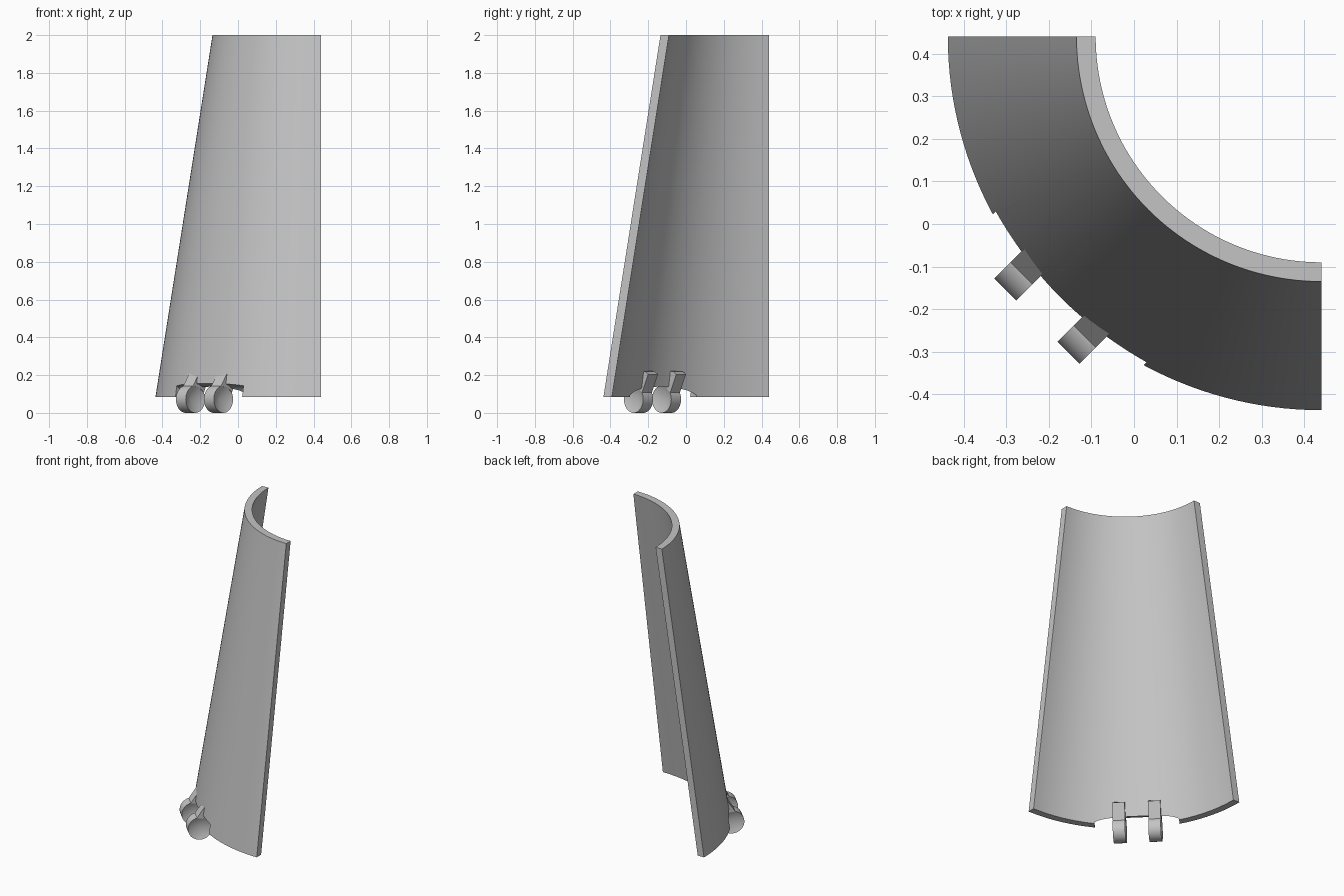
import bpy, bmesh, math
from mathutils import Matrix, Vector

cube = bpy.data.objects.get("Cube")
if cube:
    bpy.data.objects.remove(cube, do_unlink=True)

grey = bpy.data.materials.new("light grey")
grey.use_nodes = True
COLOUR = (0.55, 0.55, 0.55, 1)
grey.diffuse_color = COLOUR
grey.node_tree.nodes["Principled BSDF"].inputs["Base Color"].default_value = COLOUR

# Cone axis, and the frame of the hinge: radial, tangential, up
AXIS = Vector((0.44, 0.44, 0))
OUT = Vector((-1, -1, 0)).normalized()
SIDE = Vector((1, -1, 0)).normalized()
HINGE_U, HINGE_Z, HINGE_R = 0.873, 0.072, 0.072


def place(u, t, z):
    return AXIS + OUT * u + SIDE * t + Vector((0, 0, z))


def finish(name, bm):
    bmesh.ops.recalc_face_normals(bm, faces=bm.faces)
    mesh = bpy.data.meshes.new(name)
    bm.to_mesh(mesh)
    bm.free()
    mesh.materials.append(grey)
    obj = bpy.data.objects.new(name, mesh)
    bpy.context.collection.objects.link(obj)
    return obj


def smooth(obj):
    bpy.ops.object.select_all(action="DESELECT")
    obj.select_set(True)
    bpy.context.view_layer.objects.active = obj
    bpy.ops.object.shade_smooth_by_angle(angle=math.radians(30))


def disc(t, radius, width, dimple=0.0):
    """Cylinder along the hinge line, with conical hollows in its ends."""
    bm = bmesh.new()
    bmesh.ops.create_cone(bm, cap_ends=True, cap_tris=True, segments=48,
                          radius1=radius, radius2=radius, depth=width)
    for v in bm.verts:
        if v.co.xy.length < 0.001:
            v.co.z -= math.copysign(dimple, v.co.z)
    for v in bm.verts:
        v.co = place(HINGE_U + v.co.x, t + v.co.z, HINGE_Z + v.co.y)
    return bm


# Curved panel: a quarter of a tapering shell
bm = bmesh.new()
section = [(0.877, 0.085), (0.575, 2.0), (0.53, 2.0), (0.832, 0.085)]
loop = [bm.verts.new(AXIS + Vector((-r, 0, z))) for r, z in section]
face = bm.faces.new(loop)
spun = bmesh.ops.spin(bm, geom=[face], cent=AXIS, axis=(0, 0, 1),
                      angle=math.pi / 2, steps=48, use_duplicate=False)
panel = finish("curved_panel", bm)

# Round clearance notch along the hinge line
cutter = finish("notch_cutter", disc(0, 0.083, 0.5))
cutter.hide_render = True
cut = panel.modifiers.new("notch", "BOOLEAN")
cut.operation = "DIFFERENCE"
cut.solver = "EXACT"
cut.object = cutter
bpy.context.view_layer.objects.active = panel
bpy.ops.object.modifier_apply(modifier=cut.name)
bpy.data.objects.remove(cutter, do_unlink=True)
smooth(panel)

# Two hinge knuckles, each with an arm reaching through the panel
WIDTH = 0.073
arm_outline = [(0.809, 0.108), (0.845, 0.136), (0.892, 0.14), (0.84, 0.218),
               (0.815, 0.222), (0.785, 0.218), (0.764, 0.204)]
for side, t in (("right", -0.105), ("left", 0.105)):
    smooth(finish(side + "_knuckle", disc(t, HINGE_R, WIDTH, 0.03)))
    bm = bmesh.new()
    base = bm.faces.new([bm.verts.new(place(u, t - WIDTH / 2, z)) for u, z in arm_outline])
    grown = bmesh.ops.extrude_face_region(bm, geom=[base], use_keep_orig=True)
    bmesh.ops.translate(bm, vec=SIDE * WIDTH,
                        verts=[g for g in grown["geom"] if isinstance(g, bmesh.types.BMVert)])
    smooth(finish(side + "_hinge_arm", bm))
